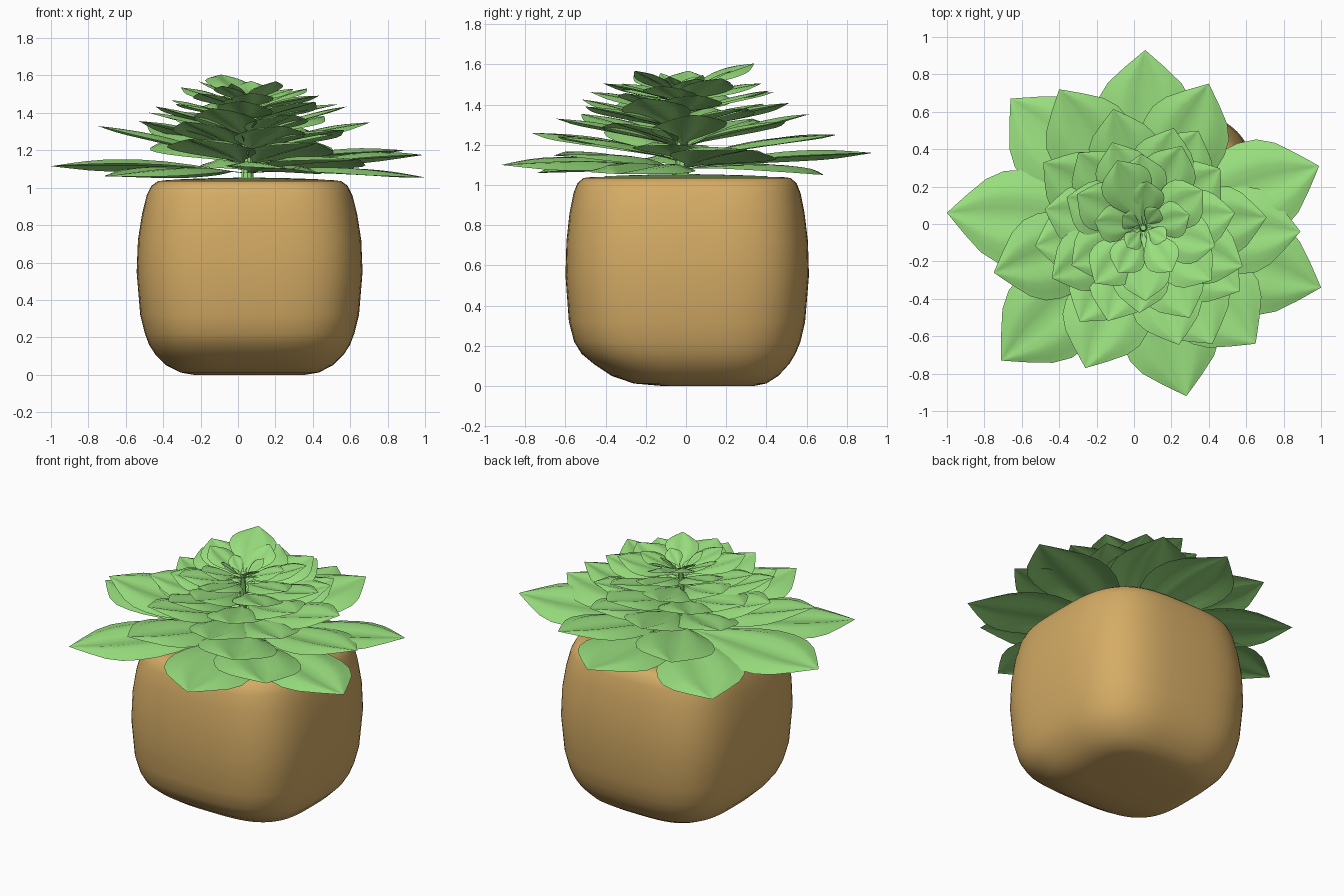
import bpy, bmesh, math, random
from mathutils import Vector

if "Cube" in bpy.data.objects:
    bpy.data.objects.remove(bpy.data.objects["Cube"])

random.seed(4)


def material(name, col):
    m = bpy.data.materials.new(name)
    m.diffuse_color = (*col, 1)
    m.use_nodes = True
    m.node_tree.nodes["Principled BSDF"].inputs["Base Color"].default_value = m.diffuse_color
    return m


GREEN = material("leaf_green", (0.32, 0.74, 0.21))
TAN = material("clay_tan", (0.66, 0.41, 0.13))


def make_object(name, verts, faces, mat):
    me = bpy.data.meshes.new(name)
    me.from_pydata(verts, [], faces)
    bm = bmesh.new()
    bm.from_mesh(me)
    bmesh.ops.remove_doubles(bm, verts=bm.verts, dist=1e-5)
    bm.to_mesh(me)
    bm.free()
    me.materials.append(mat)
    ob = bpy.data.objects.new(name, me)
    bpy.context.collection.objects.link(ob)
    bpy.ops.object.select_all(action='DESELECT')
    ob.select_set(True)
    bpy.context.view_layer.objects.active = ob
    bpy.ops.object.shade_smooth_by_angle(angle=math.radians(60))
    return ob


# Pot: rounded-square sections (z, x half width, front y, back y)
sections = [(0.0, 0.30, -0.12, 0.34), (0.012, 0.37, -0.26, 0.40), (0.05, 0.445, -0.37, 0.46),
            (0.11, 0.505, -0.46, 0.515), (0.16, 0.537, -0.52, 0.545), (0.22, 0.56, -0.557, 0.57),
            (0.32, 0.585, -0.583, 0.593), (0.55, 0.604, -0.60, 0.612), (0.72, 0.597, -0.595, 0.607),
            (0.86, 0.575, -0.58, 0.59), (0.96, 0.55, -0.56, 0.57), (1.01, 0.525, -0.54, 0.55),
            (1.035, 0.49, -0.51, 0.52), (1.04, 0.45, -0.47, 0.48)]
N = 64
verts, faces = [], []
for z, hx, y0, y1 in sections:
    for i in range(N):
        a = 2 * math.pi * i / N
        c, s = math.cos(a), math.sin(a)
        p = 2 / 3.25
        verts.append((0.062 + hx * math.copysign(abs(c) ** p, c),
                      (y0 + y1) / 2 + (y1 - y0) / 2 * math.copysign(abs(s) ** p, s), z))
for k in range(len(sections) - 1):
    for i in range(N):
        j = (i + 1) % N
        faces.append((k * N + i, k * N + j, (k + 1) * N + j, (k + 1) * N + i))
faces.append(tuple(reversed(range(N))))
faces.append(tuple((len(sections) - 1) * N + i for i in range(N)))
make_object("pot", verts, faces, TAN)

# Low green mound filling the pot mouth
verts, faces = [], []
rings = [(0.41, 1.041), (0.40, 1.044), (0.25, 1.05), (0.001, 1.055)]
for r, z in rings:
    for i in range(32):
        a = 2 * math.pi * i / 32
        verts.append((0.06 + r * math.cos(a), r * math.sin(a), z))
for k in range(3):
    for i in range(32):
        j = (i + 1) % 32
        faces.append((k * 32 + i, k * 32 + j, k * 32 + 32 + j, k * 32 + 32 + i))
make_object("moss", verts, faces, GREEN)

# Central stem
CX, CY = 0.05, -0.02
bpy.ops.mesh.primitive_cone_add(vertices=10, radius1=0.035, radius2=0.015, depth=0.42,
                                location=(CX, CY, 1.25))
stem = bpy.context.object
stem.name = "stem"
stem.data.materials.append(GREEN)

# Leaf outline: (fraction along length, half width factor)
OUTLINE = [(0, .05), (.08, .07), (.16, .2), (.27, .5), (.4, .8), (.52, .96), (.62, 1),
           (.72, .95), (.81, .76), (.9, .42), (.96, .17), (1, 0)]


def leaf(name, tip, base_z, width, arch=0.03):
    tip = Vector(tip)
    base = Vector((CX, CY, base_z))
    base += (Vector((tip.x, tip.y, base_z)) - base).normalized() * 0.02
    d = tip - base
    L = d.length
    side = Vector((-d.y, d.x, 0)).normalized()
    up = d.cross(side).normalized()
    roll = random.uniform(-0.1, 0.1)
    side = side * math.cos(roll) + up * math.sin(roll)
    verts, faces, M = [], [], 10
    for u, w in OUTLINE:
        for k in range(M + 1):
            v = 2 * k / M - 1
            # arched along the length, softly pleated across with a midrib groove
            h = arch * L * math.sin(math.pi * u)
            h += 0.055 * width * w * (-math.cos(2 * math.pi * v) - 0.6 * v * v)
            verts.append(base + d * u + side * (v * w * width) + up * h)
    for r in range(len(OUTLINE) - 1):
        for k in range(M):
            a = r * (M + 1) + k
            faces.append((a, a + M + 1, a + M + 2, a + 1))
    make_object(name, verts, faces, GREEN)


# Bottom and second tiers follow the tip positions seen from above
outer = [(0.06, 0.93, 1.16), (0.99, 0.31, 1.175), (1.0, -0.34, 1.055), (0.65, -0.64, 1.15),
         (0.28, -0.92, 1.10), (-0.71, -0.73, 1.06), (-1.0, 0.06, 1.115), (-0.66, 0.67, 1.06)]
for i, t in enumerate(outer):
    leaf(f"outer_leaf_{i}", t, 1.08, 0.26)

second = [(0.40, 0.75, 1.25), (0.89, -0.04, 1.20), (-0.26, -0.77, 1.26),
          (-0.75, -0.26, 1.33), (-0.40, 0.72, 1.25), (0.42, -0.64, 1.24)]
for i, t in enumerate(second):
    leaf(f"second_leaf_{i}", t, 1.12, 0.235)

# Inner tiers shrink toward the top: count, reach, tip z, base z, half width, start angle
tiers = [(8, 0.63, 1.33, 1.19, 0.19, 10), (8, 0.56, 1.41, 1.27, 0.17, 32),
         (7, 0.47, 1.475, 1.35, 0.15, 5), (6, 0.40, 1.52, 1.41, 0.135, 40),
         (5, 0.27, 1.545, 1.45, 0.10, 20), (4, 0.13, 1.53, 1.46, 0.055, 55)]
for t, (n, reach, z, bz, w, start) in enumerate(tiers):
    for i in range(n):
        a = math.radians(start + 360 * i / n + random.uniform(-9, 9))
        r = reach * random.uniform(0.92, 1.06)
        leaf(f"tier{t + 3}_leaf_{i}", (CX + r * math.cos(a), CY + r * math.sin(a),
                                       z + random.uniform(-0.03, 0.03)), bz, w)

# Raised crown leaf
leaf("crown_leaf", (-0.09, 0.34, 1.605), 1.47, 0.14)
